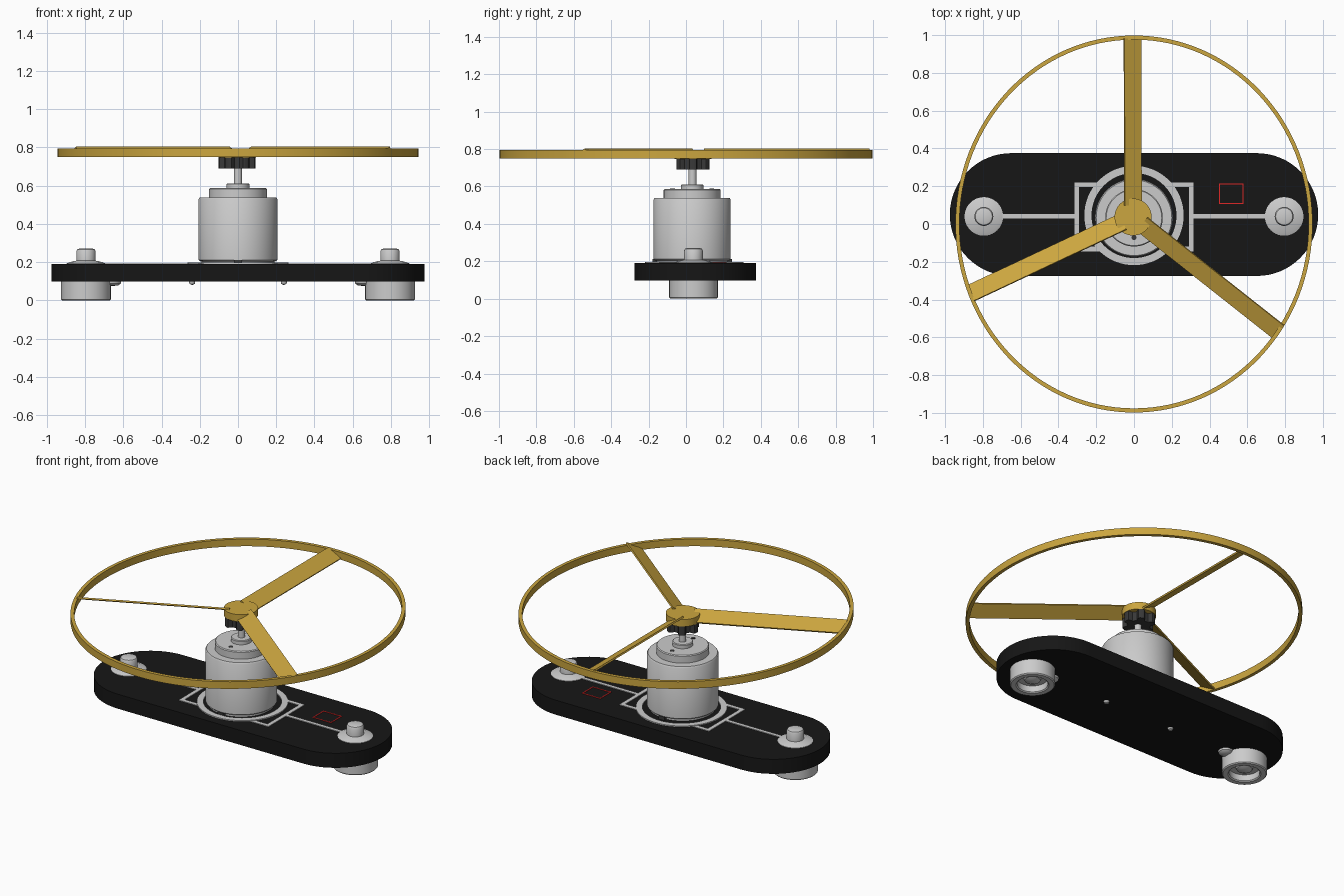
import bpy, bmesh, math
from mathutils import Matrix, Vector

if "Cube" in bpy.data.objects:
    bpy.data.objects.remove(bpy.data.objects["Cube"])

CY = 0.04  # common centre line of the base parts


def material(name, rgb):
    m = bpy.data.materials.new(name)
    m.diffuse_color = (*rgb, 1)
    m.use_nodes = True
    m.node_tree.nodes["Principled BSDF"].inputs["Base Color"].default_value = m.diffuse_color
    return m


GOLD = material("gold", (0.60, 0.38, 0.05))
BLACK = material("black", (0.008, 0.008, 0.008))
DARK = material("dark_grey", (0.04, 0.04, 0.04))
WHITE = material("white", (0.8, 0.8, 0.8))
RED = material("red", (0.75, 0.02, 0.02))


def finish(name, bm, mat=None, smooth=True):
    bmesh.ops.recalc_face_normals(bm, faces=bm.faces)
    me = bpy.data.meshes.new(name)
    bm.to_mesh(me)
    bm.free()
    ob = bpy.data.objects.new(name, me)
    bpy.context.collection.objects.link(ob)
    if mat:
        me.materials.append(mat)
    if smooth:
        bpy.ops.object.select_all(action='DESELECT')
        ob.select_set(True)
        bpy.context.view_layer.objects.active = ob
        bpy.ops.object.shade_smooth_by_angle(angle=math.radians(35))
    return ob


def lathe(name, profile, x, y, mat=None, n=64, closed=False, sx=1.0):
    """Spin an (r, z) profile about a vertical axis; sx squashes it in x."""
    bm = bmesh.new()
    rings = []
    for r, z in profile:
        if r == 0:
            rings.append([bm.verts.new((x, y, z))] * n)
        else:
            rings.append([bm.verts.new((x + sx * r * math.cos(2 * math.pi * i / n),
                                        y + r * math.sin(2 * math.pi * i / n), z)) for i in range(n)])
    pairs = list(zip(rings, rings[1:])) + ([(rings[-1], rings[0])] if closed else [])
    for a, b in pairs:
        for i in range(n):
            j = (i + 1) % n
            vs = list(dict.fromkeys((a[i], a[j], b[j], b[i])))
            if len(vs) > 2:
                bm.faces.new(vs)
    return finish(name, bm, mat)


def prism(name, outline, z0, z1, mat):
    bm = bmesh.new()
    lo = [bm.verts.new((x, y, z0)) for x, y in outline]
    hi = [bm.verts.new((x, y, z1)) for x, y in outline]
    bm.faces.new(lo)
    bm.faces.new(hi)
    for i in range(len(lo)):
        j = (i + 1) % len(lo)
        bm.faces.new((lo[i], lo[j], hi[j], hi[i]))
    return finish(name, bm, mat)


def bars(name, rects, z0, z1, mat):
    """Flat strips given as (x0, x1, y0, y1), joined in one object."""
    bm = bmesh.new()
    for x0, x1, y0, y1 in rects:
        m = Matrix.Translation(((x0 + x1) / 2, (y0 + y1) / 2, (z0 + z1) / 2))
        m = m @ Matrix.Diagonal((abs(x1 - x0), y1 - y0, z1 - z0, 1))
        bmesh.ops.create_cube(bm, size=1, matrix=m)
    return finish(name, bm, mat, False)


# Base plate: stadium outline
R, outline = 0.325, []
for cx, start in ((0.65, -90), (-0.65, 90)):
    for k in range(33):
        a = math.radians(start + k * 180 / 32)
        outline.append((cx + R * math.cos(a), 0.05 + R * math.sin(a)))
prism("base_plate", outline, 0.098, 0.19, BLACK)

# Printed white lines and ring around the motor
lathe("base_ring", [(0.225, 0.188), (0.263, 0.188), (0.263, 0.197), (0.225, 0.197)],
      0, 0.045, WHITE, closed=True)
lines = []
for s in (-1, 1):
    def strip(xa, xb, ya, yb):
        lines.append((min(s * xa, s * xb), max(s * xa, s * xb), ya, yb))
    strip(0.29, 0.315, -0.145, 0.22)
    strip(0.19, 0.29, 0.195, 0.22)
    strip(0.17, 0.29, -0.145, -0.12)
    strip(0.315, 0.72, 0.03, 0.053)
bars("base_lines", lines, 0.188, 0.194, WHITE)

# Red label outline
bars("red_label_frame", [(0.45, 0.58, 0.105, 0.111), (0.45, 0.58, 0.209, 0.215),
                         (0.45, 0.456, 0.111, 0.209), (0.574, 0.58, 0.111, 0.209)],
     0.188, 0.193, RED)

for side, s in (("left", -1), ("right", 1)):
    # Studs with domed washers on top
    lathe(side + "_stud", [(0, 0.185), (0.102, 0.185), (0.102, 0.193), (0.085, 0.2), (0.05, 0.208),
                           (0.05, 0.258), (0.045, 0.267), (0.034, 0.271), (0, 0.271)], s * 0.795, CY)
    # Hollow feet with a central boss
    lathe(side + "_foot", [(0, 0.1), (0.13, 0.1), (0.13, 0.006), (0.124, 0), (0.095, 0), (0.088, 0.006),
                           (0.088, 0.045), (0.05, 0.045), (0.045, 0.03), (0.025, 0.022), (0, 0.02)],
          s * 0.795, CY)
    # Small buttons underneath
    lathe(side + "_foot_button", [(0, 0.1), (0.045, 0.1), (0.042, 0.088), (0.03, 0.079), (0, 0.075)],
          s * 0.655, CY, n=32)
    lathe(side + "_under_pin", [(0, 0.1), (0.017, 0.1), (0.014, 0.087), (0, 0.08)], s * 0.24, CY, n=24)

# Motor can, cap and collar
lathe("motor_body", [(0, 0.19), (0.19, 0.19), (0.19, 0.203), (0.2, 0.206), (0.206, 0.212), (0.206, 0.53),
                     (0.2, 0.539), (0.152, 0.539), (0.152, 0.582), (0.147, 0.587), (0.06, 0.587),
                     (0.06, 0.608), (0.055, 0.612), (0, 0.612)], 0, 0.033, n=96)
for side, s in (("front", -1), ("back", 1)):
    lathe(side + "_cap_screw", [(0, 0.58), (0.013, 0.58), (0.013, 0.589), (0, 0.589)],
          0, 0.033 + s * 0.105, DARK, n=16)
    bars(side + "_motor_tab", [(-0.02, 0.02, 0.033 + s * 0.2 - 0.012, 0.033 + s * 0.2 + 0.012)],
         0.19, 0.212, DARK)
lathe("motor_shaft", [(0, 0.6), (0.021, 0.6), (0.021, 0.7), (0, 0.7)], 0, 0.035, n=32)

# Six-lobed grip under the rotor
HX, HY = -0.005, 0.037
lobes = []
for k in range(96):
    a = 2 * math.pi * k / 96
    r = 0.066 + 0.03 * min(1, max(0, 0.5 + 1.1 * math.cos(6 * a)))
    lobes.append((HX + r * math.cos(a), HY + r * math.sin(a)))
prism("rotor_grip", lobes, 0.69, 0.752, DARK)

# Rotor hub and slightly oval hoop
lathe("rotor_hub", [(0, 0.748), (0.098, 0.748), (0.098, 0.793), (0, 0.793)], HX, HY, GOLD)
lathe("rotor_hoop", [(0.976, 0.75), (0.998, 0.75), (0.998, 0.795), (0.976, 0.795)],
      0, 0, GOLD, n=128, closed=True, sx=0.947)

# Three pitched blades of unequal length
for i, (ex, ey) in enumerate([(-0.008, 0.982), (-0.865, -0.367), (0.768, -0.573)]):
    d = Vector((ex - HX, ey - HY))
    m = (Matrix.Translation((HX, HY, 0.777)) @ Matrix.Rotation(math.atan2(d.y, d.x), 4, 'Z')
         @ Matrix.Rotation(math.radians(27), 4, 'X')
         @ Matrix.Translation((0.06 + (d.length - 0.06) / 2, 0, 0))
         @ Matrix.Diagonal((d.length - 0.06, 0.1, 0.01, 1)))
    bm = bmesh.new()
    bmesh.ops.create_cube(bm, size=1, matrix=m)
    finish("rotor_blade_%d" % (i + 1), bm, GOLD, False)
